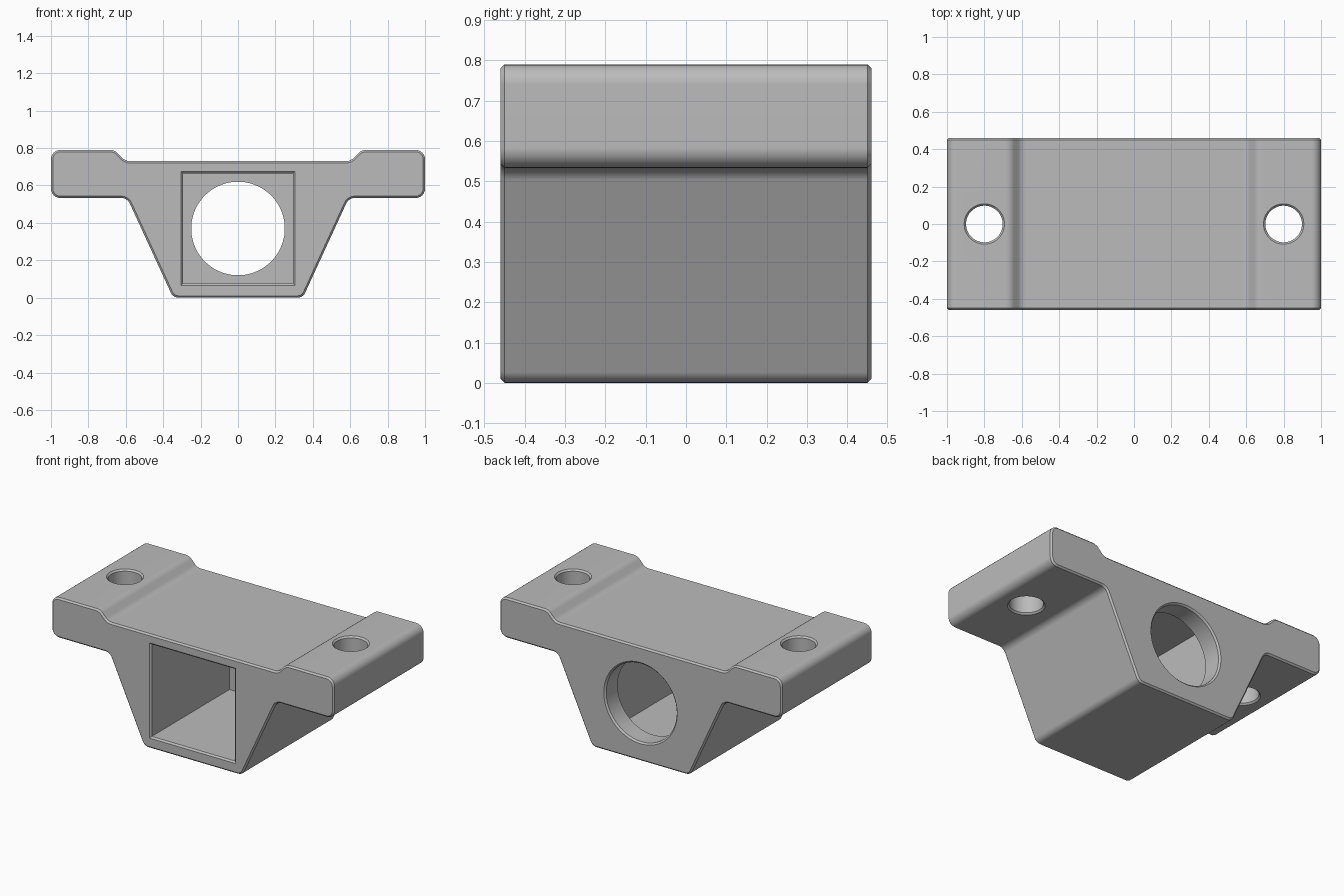
import bpy, bmesh, math
from mathutils import Matrix, Vector

cube = bpy.data.objects.get("Cube")
if cube:
    bpy.data.objects.remove(cube, do_unlink=True)

grey = bpy.data.materials.new("plain grey")
grey.use_nodes = True
grey.diffuse_color = (0.5, 0.5, 0.5, 1)
grey.node_tree.nodes["Principled BSDF"].inputs["Base Color"].default_value = grey.diffuse_color

HALF_DEPTH = 0.46
CHAMFER = 0.01


def make_object(name, bm):
    bmesh.ops.recalc_face_normals(bm, faces=bm.faces)
    mesh = bpy.data.meshes.new(name)
    bm.to_mesh(mesh)
    bm.free()
    mesh.materials.append(grey)
    obj = bpy.data.objects.new(name, mesh)
    bpy.context.collection.objects.link(obj)
    return obj


def fillet(corners, steps=6):
    """Round each (x, z, radius) corner of a closed outline with an arc."""
    points = []
    for i, (x, z, radius) in enumerate(corners):
        p = Vector((x, z))
        a = (Vector(corners[i - 1][:2]) - p).normalized()
        b = (Vector(corners[(i + 1) % len(corners)][:2]) - p).normalized()
        half = a.angle(b) / 2
        centre = p + (a + b).normalized() * radius / math.sin(half)
        start = p + a * radius / math.tan(half) - centre
        end = p + b * radius / math.tan(half) - centre
        sweep = start.angle_signed(end)
        for k in range(steps + 1):
            turn = Matrix.Rotation(-sweep * k / steps, 2)
            points.append(centre + turn @ start)
    return points


def cutter(name, sides, rings, matrix):
    """Stack of (radius, height) rings, closed at both ends."""
    bm = bmesh.new()
    loops = []
    for radius, height in rings:
        angles = [math.tau * (k + 0.5) / sides for k in range(sides)]
        loops.append([bm.verts.new((radius * math.cos(t), radius * math.sin(t), height))
                      for t in angles])
    for low, high in zip(loops, loops[1:]):
        for k in range(sides):
            n = (k + 1) % sides
            bm.faces.new((low[k], low[n], high[n], high[k]))
    bm.faces.new(loops[0])
    bm.faces.new(loops[-1])
    bm.transform(matrix)
    obj = make_object(name, bm)
    obj.hide_render = True
    return obj


# Bracket body: mirrored filleted outline, extruded along y with chamfered ends
half = [(0.347, 0, 0.045), (0.592, 0.533, 0.05), (1, 0.533, 0.05),
        (1, 0.79, 0.05), (0.66, 0.79, 0.06), (0.602, 0.73, 0.06)]
outline = fillet(half + [(-x, z, r) for x, z, r in reversed(half)])
bm = bmesh.new()
front = bm.faces.new([bm.verts.new((p.x, -HALF_DEPTH, p.y)) for p in outline])
extruded = bmesh.ops.extrude_face_region(bm, geom=[front], use_keep_orig=True)["geom"]
back = [g for g in extruded if isinstance(g, bmesh.types.BMFace)][0]
bmesh.ops.translate(bm, verts=back.verts, vec=(0, 2 * HALF_DEPTH, 0))
bmesh.ops.recalc_face_normals(bm, faces=bm.faces)
bmesh.ops.bevel(bm, geom=list(front.edges) + list(back.edges), offset=CHAMFER,
                offset_type='OFFSET', segments=1, affect='EDGES', clamp_overlap=False)
body = make_object("bracket_body", bm)

# Square pocket from the front, with a chamfered mouth
along_y = Matrix.Translation((0, 0, 0.37)) @ Matrix.Rotation(-math.pi / 2, 4, 'X')
root2 = math.sqrt(2)
pocket = cutter("pocket_cutter", 4, [(0.315 * root2, -HALF_DEPTH - CHAMFER),
                                     (0.295 * root2, -HALF_DEPTH + CHAMFER),
                                     (0.295 * root2, 0.335)], along_y)

# Round opening through the back wall, chamfered outside
opening = cutter("round_opening_cutter", 64, [(0.25, 0.2), (0.25, HALF_DEPTH - CHAMFER),
                                              (0.27, HALF_DEPTH + CHAMFER)], along_y)
cutters = [pocket, opening]

# Bolt holes in both flanges, chamfered top and bottom
low, high = 0.533, 0.79
for side, x in (("right", -0.8), ("left", 0.8)):
    cutters.append(cutter(side + "_bolt_hole_cutter", 40,
                          [(0.118, low - CHAMFER), (0.098, low + CHAMFER),
                           (0.098, high - CHAMFER), (0.118, high + CHAMFER)],
                          Matrix.Translation((x, 0, 0))))

# Cut everything, then shade
bpy.ops.object.select_all(action='DESELECT')
bpy.context.view_layer.objects.active = body
body.select_set(True)
for tool in cutters:
    mod = body.modifiers.new(tool.name, 'BOOLEAN')
    mod.operation = 'DIFFERENCE'
    mod.solver = 'EXACT'
    mod.object = tool
    bpy.ops.object.modifier_apply(modifier=mod.name)
    bpy.data.objects.remove(tool, do_unlink=True)
bpy.ops.object.shade_smooth_by_angle(angle=math.radians(30))
weighted = body.modifiers.new("weighted_normals", 'WEIGHTED_NORMAL')
weighted.keep_sharp = True
